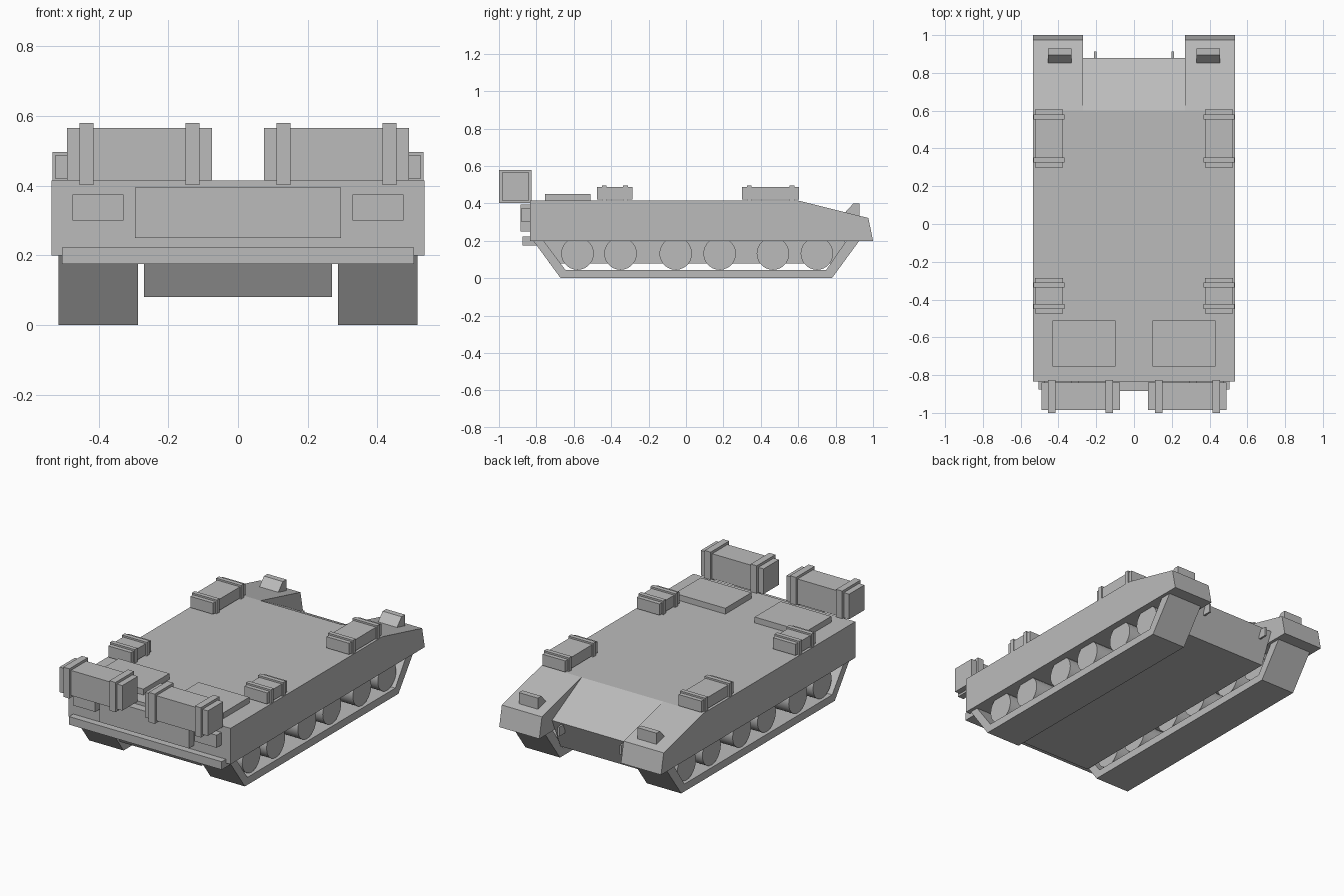
import bpy
import bmesh
import math
from mathutils import Matrix

cube = bpy.data.objects.get("Cube")
if cube:
    bpy.data.objects.remove(cube, do_unlink=True)

grey = bpy.data.materials.new("plain grey")
grey.use_nodes = True
grey.diffuse_color = (0.5, 0.5, 0.5, 1)
shader = next(n for n in grey.node_tree.nodes if n.type == 'BSDF_PRINCIPLED')
shader.inputs["Base Color"].default_value = (0.5, 0.5, 0.5, 1)
shader.inputs["Roughness"].default_value = 0.8


def finish(name, bm):
    bmesh.ops.recalc_face_normals(bm, faces=bm.faces)
    mesh = bpy.data.meshes.new(name)
    bm.to_mesh(mesh)
    bm.free()
    mesh.materials.append(grey)
    obj = bpy.data.objects.new(name, mesh)
    bpy.context.collection.objects.link(obj)
    return obj


def extrude_x(name, profile, x0, x1):
    """Extrude a side profile of (y, z) points between two x positions."""
    bm = bmesh.new()
    face = bm.faces.new([bm.verts.new((x0, y, z)) for y, z in profile])
    out = bmesh.ops.extrude_face_region(bm, geom=[face])
    verts = [v for v in out["geom"] if isinstance(v, bmesh.types.BMVert)]
    bmesh.ops.translate(bm, verts=verts, vec=(x1 - x0, 0, 0))
    return finish(name, bm)


def box(name, xs, ys, zs):
    profile = [(ys[0], zs[0]), (ys[1], zs[0]), (ys[1], zs[1]), (ys[0], zs[1])]
    return extrude_x(name, profile, *xs)


def span(side, a, b):
    return sorted((side * a, side * b))


def wheel(name, side, y):
    bm = bmesh.new()
    bmesh.ops.create_cone(bm, cap_ends=True, segments=28, radius1=0.087,
                          radius2=0.087, depth=0.2)
    bm.transform(Matrix.Translation((side * 0.395, y, 0.132))
                 @ Matrix.Rotation(math.pi / 2, 4, 'Y'))
    obj = finish(name, bm)
    bpy.ops.object.select_all(action='DESELECT')
    obj.select_set(True)
    bpy.context.view_layer.objects.active = obj
    bpy.ops.object.shade_smooth_by_angle(angle=math.radians(35))


# Central hull with the sloping plate set between the side sections
extrude_x("central_hull",
          [(-0.835, 0.2), (-0.835, 0.415), (0.6, 0.415), (0.88, 0.265),
           (0.80, 0.08), (-0.73, 0.08), (-0.80, 0.2)], -0.27, 0.27)

# Door and bumper bar
box("door", (-0.295, 0.295), (-0.885, -0.83), (0.25, 0.395))
box("bumper_bar", (-0.505, 0.505), (-0.875, -0.79), (0.175, 0.223))

side_profile = [(-0.835, 0.2), (-0.835, 0.415), (0.6, 0.415),
                (0.975, 0.322), (1.0, 0.2)]
track_profile = [(-0.82, 0.205), (-0.67, 0), (0.78, 0), (0.93, 0.205),
                 (0.86, 0.205), (0.75, 0.045), (-0.645, 0.045), (-0.765, 0.205)]
lamp_profile = [(0.84, 0.34), (0.895, 0.4), (0.928, 0.4), (0.928, 0.32)]
wheel_positions = [-0.58, -0.35, -0.055, 0.18, 0.465, 0.7]

for side, label in ((1, "left"), (-1, "right")):
    # Side hull and running gear
    extrude_x(label + "_side_hull", side_profile, *span(side, 0.27, 0.535))
    extrude_x(label + "_track", track_profile, *span(side, 0.287, 0.515))
    for i, y in enumerate(wheel_positions):
        wheel(f"{label}_wheel_{i + 1}", side, y)

    # Lamp, tow hook, hatch and small panel
    extrude_x(label + "_lamp", lamp_profile, *span(side, 0.33, 0.455))
    box(label + "_tow_hook", span(side, 0.199, 0.211), (0.86, 0.912), (0.2, 0.255))
    box(label + "_hatch", span(side, 0.097, 0.432), (-0.755, -0.51), (0.41, 0.45))
    box(label + "_panel", span(side, 0.328, 0.475), (-0.88, -0.83), (0.3, 0.375))

    # Large stowage bin with two straps
    box(label + "_bin", span(side, 0.075, 0.49), (-0.985, -0.84), (0.415, 0.565))
    for i, x in enumerate((0.13, 0.435)):
        box(f"{label}_bin_strap_{i + 1}", span(side, x - 0.02, x + 0.02),
            (-1.0, -0.825), (0.402, 0.58))

    # Roof boxes, each with two straps
    for place, y0, y1 in (("front", -0.475, -0.285), ("rear", 0.3, 0.605)):
        box(f"{label}_{place}_box", span(side, 0.375, 0.525), (y0, y1), (0.42, 0.487))
        for i, y in enumerate((y0 + 0.038, y1 - 0.038)):
            box(f"{label}_{place}_strap_{i + 1}", span(side, 0.368, 0.532),
                (y - 0.013, y + 0.013), (0.412, 0.497))
